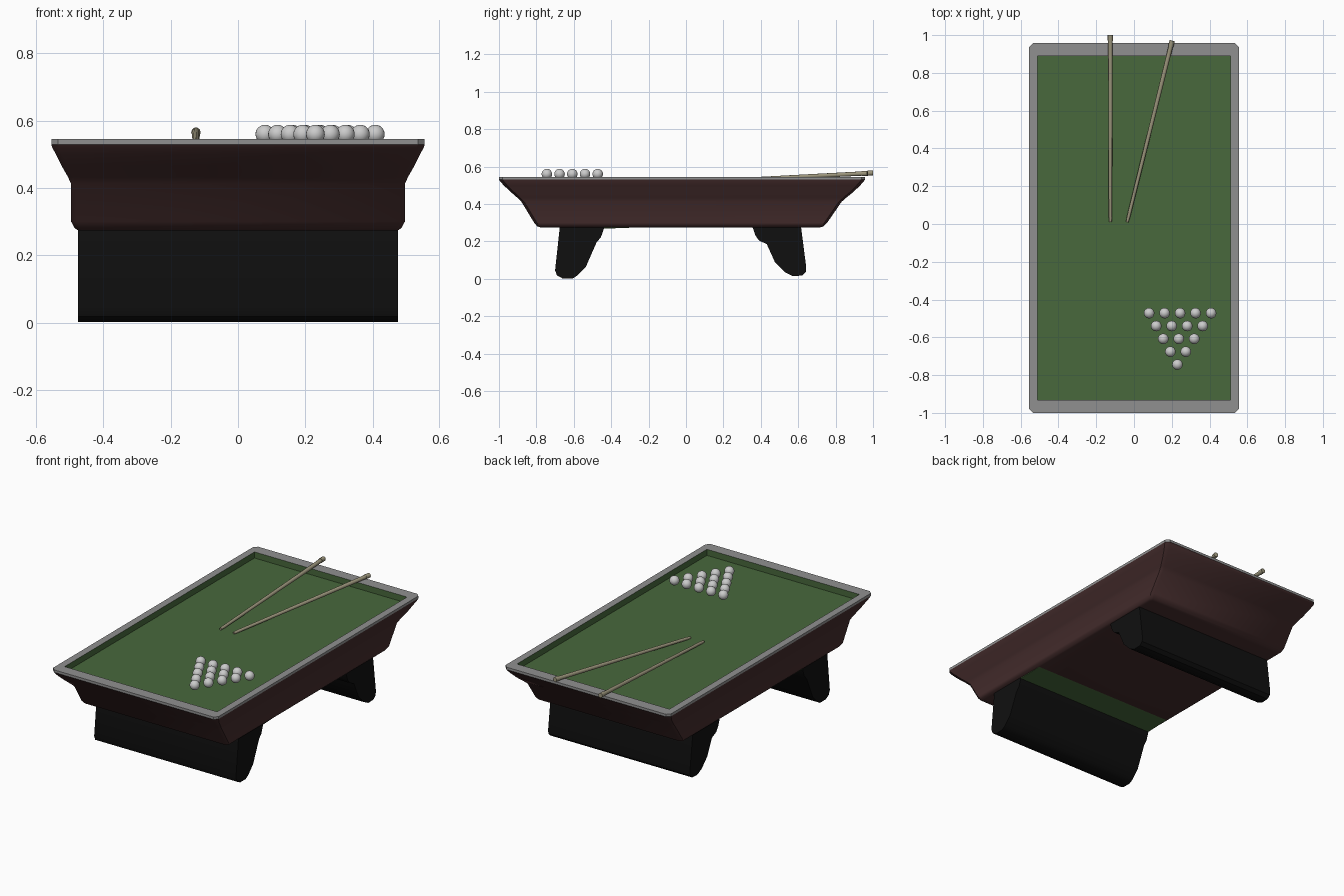
import bpy, bmesh, math
from mathutils import Vector

if "Cube" in bpy.data.objects:
    bpy.data.objects.remove(bpy.data.objects["Cube"], do_unlink=True)


def material(name, r, g, b):
    m = bpy.data.materials.new(name)
    m.use_nodes = True
    m.diffuse_color = (r, g, b, 1)
    node = next(n for n in m.node_tree.nodes if n.type == 'BSDF_PRINCIPLED')
    node.inputs["Base Color"].default_value = (r, g, b, 1)
    node.inputs["Roughness"].default_value = 0.6
    return m


wood = material("dark red wood", 0.06, 0.026, 0.026)
black = material("black leg", 0.005, 0.005, 0.005)
grey = material("grey rim", 0.28, 0.28, 0.28)
felt = material("green felt", 0.065, 0.14, 0.045)
cue_wood = material("pale cue wood", 0.33, 0.30, 0.20)
ball_white = material("ball white", 0.6, 0.6, 0.6)


def finish(name, bm, mat, angle=35):
    mesh = bpy.data.meshes.new(name)
    bm.to_mesh(mesh)
    bm.free()
    mesh.materials.append(mat)
    obj = bpy.data.objects.new(name, mesh)
    bpy.context.collection.objects.link(obj)
    bpy.ops.object.select_all(action='DESELECT')
    obj.select_set(True)
    bpy.context.view_layer.objects.active = obj
    bpy.ops.object.shade_smooth_by_angle(angle=math.radians(angle))
    return obj


def loft(name, rings, mat, cap_start=False, cap_end=False):
    """Chamfered rectangles (half width, front, back, height, chamfer) joined in order."""
    bm = bmesh.new()
    loops = []
    for w, f, b, z, c in rings:
        pts = [(-w + c, f), (w - c, f), (w, f + c), (w, b - c),
               (w - c, b), (-w + c, b), (-w, b - c), (-w, f + c)]
        loops.append([bm.verts.new((x, y, z)) for x, y in pts])
    for lo, hi in zip(loops, loops[1:]):
        for i in range(8):
            j = (i + 1) % 8
            bm.faces.new((lo[i], lo[j], hi[j], hi[i]))
    if cap_start:
        bm.faces.new(loops[0][::-1])
    if cap_end:
        bm.faces.new(loops[-1])
    return finish(name, bm, mat)


def extrude_x(name, profile, half, mat):
    bm = bmesh.new()
    face = bm.faces.new([bm.verts.new((-half, y, z)) for y, z in profile])
    out = bmesh.ops.extrude_face_region(bm, geom=[face])
    moved = [v for v in out["geom"] if isinstance(v, bmesh.types.BMVert)]
    bmesh.ops.translate(bm, verts=moved, vec=(2 * half, 0, 0))
    bmesh.ops.recalc_face_normals(bm, faces=bm.faces)
    return finish(name, bm, mat)


# Flared table body
loft("table_body", [
    (0.475, -0.775, 0.715, 0.274, 0.012),
    (0.485, -0.795, 0.735, 0.280, 0.014),
    (0.496, -0.812, 0.755, 0.300, 0.015),
    (0.496, -0.880, 0.832, 0.412, 0.015),
    (0.505, -0.900, 0.855, 0.432, 0.015),
    (0.525, -0.940, 0.898, 0.467, 0.017),
    (0.541, -0.975, 0.932, 0.500, 0.019),
    (0.552, -0.993, 0.950, 0.520, 0.020),
    (0.555, -1.000, 0.957, 0.530, 0.020)], wood, cap_start=True)

# Rim and sunken playing surface
loft("rim", [
    (0.555, -1.000, 0.957, 0.530, 0.020),
    (0.555, -1.000, 0.957, 0.545, 0.020),
    (0.512, -0.932, 0.890, 0.545, 0.001)], grey)
loft("playing_surface", [
    (0.512, -0.932, 0.890, 0.545, 0.001),
    (0.512, -0.932, 0.890, 0.508, 0.001)], felt, cap_end=True)

# Felt strip on the underside
extrude_x("underside_felt", [(-0.68, 0.275), (-0.60, 0.266),
                             (-0.44, 0.268), (-0.25, 0.275)], 0.475, felt)

# Slab legs
extrude_x("front_leg", [
    (-0.675, 0.275), (-0.70, 0.045), (-0.69, 0.018), (-0.66, 0.002), (-0.605, 0.002),
    (-0.58, 0.018), (-0.535, 0.065), (-0.478, 0.195), (-0.455, 0.222),
    (-0.437, 0.275)], 0.476, black)
extrude_x("back_leg", [
    (0.615, 0.278), (0.643, 0.06), (0.64, 0.035), (0.62, 0.017), (0.57, 0.015),
    (0.53, 0.035), (0.475, 0.09), (0.432, 0.185), (0.39, 0.205), (0.372, 0.23),
    (0.355, 0.278)], 0.476, black)


# Tapered cues with a thicker butt cap
def cue(name, tip, butt):
    tip, butt = Vector(tip), Vector(butt)
    axis = butt - tip
    turn = axis.to_track_quat('Z', 'Y')
    bm = bmesh.new()
    loops = []
    for t, r in [(0, 0.007), (0.03, 0.009), (0.97, 0.012), (0.97, 0.014), (1, 0.014)]:
        loops.append([bm.verts.new(tip + axis * t + turn @ Vector(
            (r * math.cos(a * math.pi / 5), r * math.sin(a * math.pi / 5), 0)))
            for a in range(10)])
    for lo, hi in zip(loops, loops[1:]):
        for i in range(10):
            j = (i + 1) % 10
            bm.faces.new((lo[i], lo[j], hi[j], hi[i]))
    bm.faces.new(loops[0][::-1])
    bm.faces.new(loops[-1])
    return finish(name, bm, cue_wood, 45)


cue("straight_cue", (-0.125, 0.01, 0.516), (-0.125, 1.0, 0.566))
cue("angled_cue", (-0.036, 0.01, 0.516), (0.202, 0.97, 0.564))

# Triangle of balls
for row in range(5):
    for col in range(5 - row):
        bm = bmesh.new()
        bmesh.ops.create_uvsphere(bm, u_segments=20, v_segments=12, radius=0.028)
        ball = finish(f"ball_{row}_{col}", bm, ball_white, 60)
        ball.location = (0.08 + 0.0375 * row + 0.082 * col, -0.472 - 0.068 * row, 0.56)
